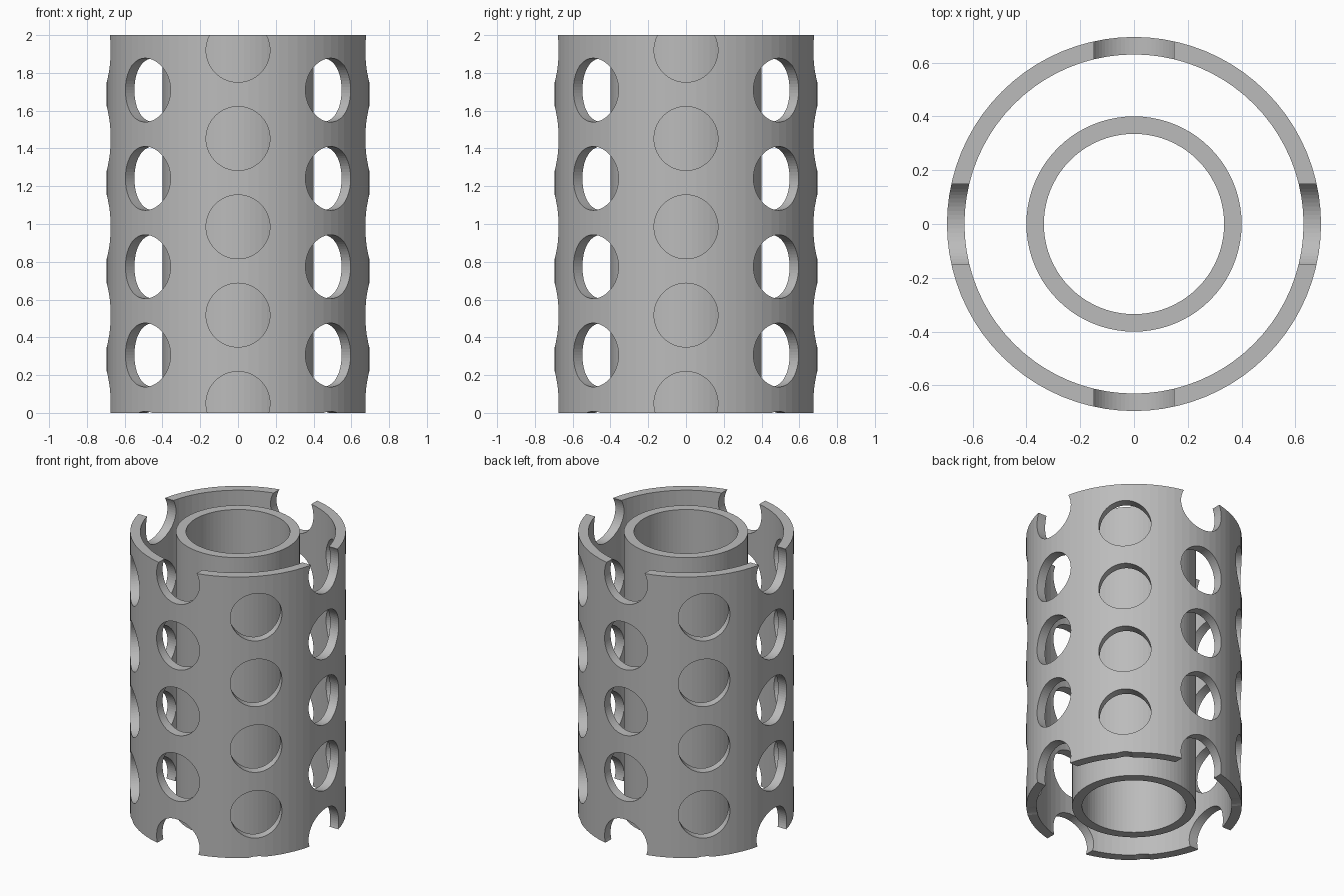
import bpy
import bmesh
from math import pi
from mathutils import Matrix

HEIGHT = 2.0
HOLE_RADIUS = 0.169
ROW_STEP = 0.4675

cube = bpy.data.objects.get("Cube")
if cube:
    bpy.data.objects.remove(cube, do_unlink=True)

# Single grey material
grey = bpy.data.materials.new("plain grey")
grey.use_nodes = True
grey.diffuse_color = (0.5, 0.5, 0.5, 1)
grey.node_tree.nodes["Principled BSDF"].inputs["Base Color"].default_value = (0.5, 0.5, 0.5, 1)


def add_object(name, bm):
    bmesh.ops.recalc_face_normals(bm, faces=bm.faces)
    mesh = bpy.data.meshes.new(name)
    bm.to_mesh(mesh)
    bm.free()
    mesh.materials.append(grey)
    obj = bpy.data.objects.new(name, mesh)
    bpy.context.collection.objects.link(obj)
    return obj


def tube(name, outer, inner, segments=80):
    """Open pipe: a rectangular wall section spun about z."""
    bm = bmesh.new()
    section = [(inner, 0), (outer, 0), (outer, HEIGHT), (inner, HEIGHT)]
    verts = [bm.verts.new((r, 0, z)) for r, z in section]
    edges = [bm.edges.new((verts[i], verts[(i + 1) % 4])) for i in range(4)]
    bmesh.ops.spin(bm, geom=verts + edges, cent=(0, 0, 0), axis=(0, 0, 1),
                   angle=2 * pi, steps=segments, use_merge=True)
    bmesh.ops.remove_doubles(bm, verts=bm.verts, dist=1e-4)
    return add_object(name, bm)


inner_tube = tube("inner_tube", 0.40, 0.335)
outer_sleeve = tube("outer_sleeve", 0.695, 0.63)

# Radial drills: eight columns, alternate columns staggered in height
bm = bmesh.new()
for column in range(8):
    first = -0.161 if column % 2 else 0.05
    for row in range(5):
        place = (Matrix.Rotation(column * pi / 4, 4, "Z")
                 @ Matrix.Translation((0.67, 0, first + row * ROW_STEP))
                 @ Matrix.Rotation(pi / 2, 4, "Y"))
        bmesh.ops.create_cone(bm, cap_ends=True, segments=64, radius1=HOLE_RADIUS,
                              radius2=HOLE_RADIUS, depth=0.3, matrix=place)
drills = add_object("hole_drills", bm)
drills.hide_render = True

# Perforate the sleeve, then discard the drills
cut = outer_sleeve.modifiers.new("holes", "BOOLEAN")
cut.operation = "DIFFERENCE"
cut.solver = "EXACT"
cut.object = drills
bpy.context.view_layer.objects.active = outer_sleeve
outer_sleeve.select_set(True)
bpy.ops.object.modifier_apply(modifier=cut.name)
bpy.data.objects.remove(drills, do_unlink=True)
